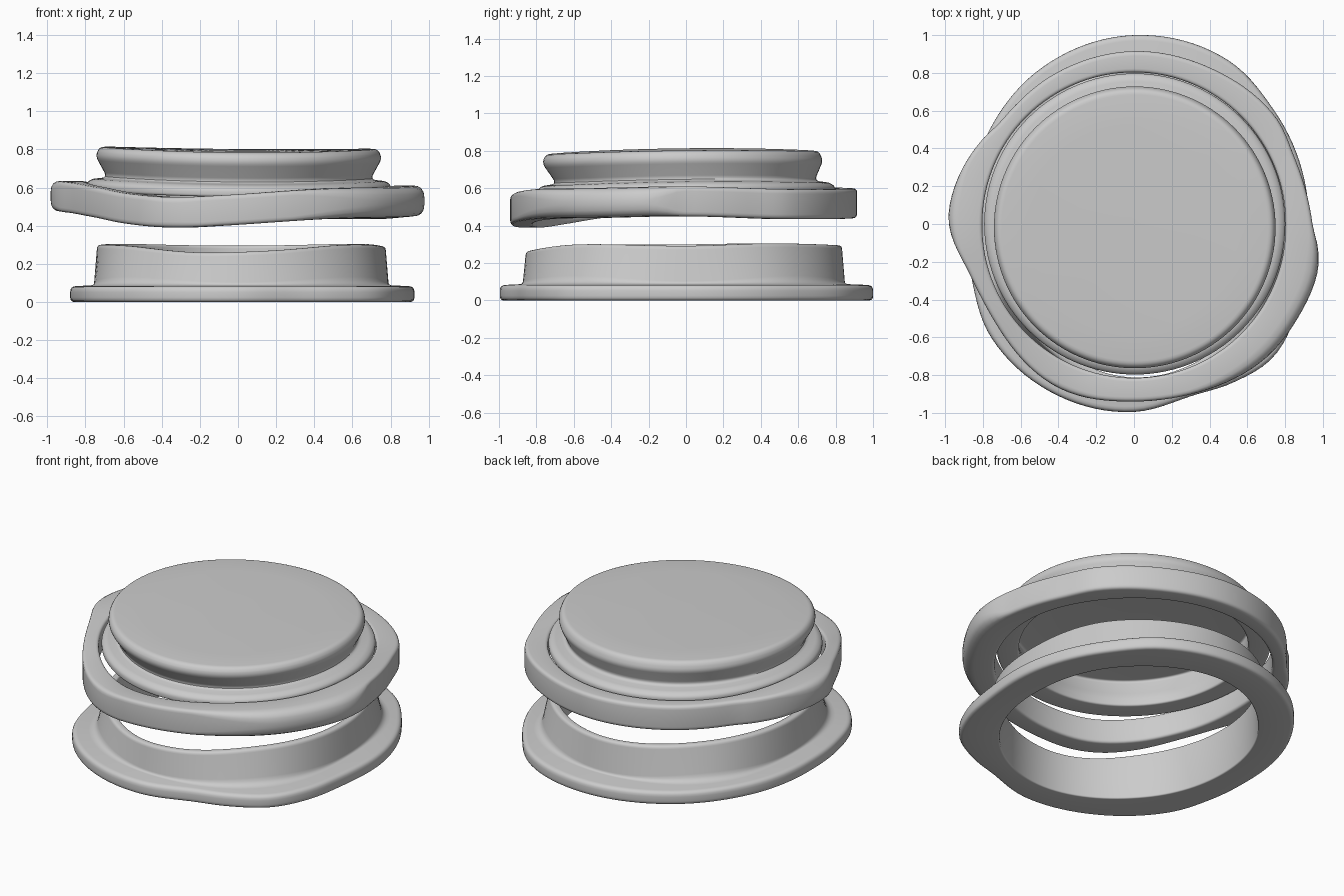
import bpy, bmesh, math

if "Cube" in bpy.data.objects:
    bpy.data.objects.remove(bpy.data.objects["Cube"])

SEG = 120


def keyed(table):
    """Smooth periodic curve through (degrees, value) keys."""
    pts = sorted(table)
    n = len(pts)

    def f(deg):
        deg = (deg - pts[0][0]) % 360 + pts[0][0]
        i = max(k for k in range(n) if pts[k][0] <= deg)
        a = [pts[(i + k) % n][0] + 360 * ((i + k) // n) for k in (-1, 0, 1, 2)]
        v = [pts[(i + k) % n][1] for k in (-1, 0, 1, 2)]
        h = a[2] - a[1]
        t = (deg - a[1]) / h
        m1 = (v[2] - v[0]) / (a[2] - a[0]) * h
        m2 = (v[3] - v[1]) / (a[3] - a[1]) * h
        return ((2*t**3 - 3*t*t + 1) * v[1] + (t**3 - 2*t*t + t) * m1
                + (3*t*t - 2*t**3) * v[2] + (t**3 - t*t) * m2)
    return f


def rounded(points, closed):
    """Round profile corners; each point is (r, z, radius)."""
    out, n = [], len(points)
    for i, (r, z, rad) in enumerate(points):
        if rad == 0:
            out.append((r, z))
            continue
        ends = []
        for q in (points[i - 1], points[(i + 1) % n]):
            dr, dz = q[0] - r, q[1] - z
            d = min(rad / max(math.hypot(dr, dz), 1e-6), 0.48)
            ends.append((r + dr * d, z + dz * d))
        (ar, az), (br, bz) = ends
        for k in range(5):
            t = k / 4
            out.append(((1-t)**2*ar + 2*t*(1-t)*r + t*t*br,
                        (1-t)**2*az + 2*t*(1-t)*z + t*t*bz))
    return out


def lathe(name, profile, closed=True, warp=None):
    """Sweep a profile that may vary with angle around z."""
    bm = bmesh.new()
    rows = []
    for s in range(SEG):
        deg = 360 * s / SEG
        a = math.radians(deg)
        row = []
        for r, z in rounded(profile(deg), closed):
            x, y = r * math.cos(a), r * math.sin(a)
            if warp:
                x, y, z = warp(x, y, z)
            row.append(bm.verts.new((x, y, z)))
        rows.append(row)
    n = len(rows[0])
    for s in range(SEG):
        p, q = rows[s], rows[(s + 1) % SEG]
        for k in range(n if closed else n - 1):
            j = (k + 1) % n
            bm.faces.new((p[k], q[k], q[j], p[j]))
    bmesh.ops.remove_doubles(bm, verts=bm.verts, dist=1e-5)
    bmesh.ops.recalc_face_normals(bm, faces=bm.faces)
    me = bpy.data.meshes.new(name)
    bm.to_mesh(me)
    bm.free()
    ob = bpy.data.objects.new(name, me)
    bpy.context.collection.objects.link(ob)
    bpy.ops.object.select_all(action='DESELECT')
    ob.select_set(True)
    bpy.context.view_layer.objects.active = ob
    bpy.ops.object.shade_smooth_by_angle(angle=math.radians(40))
    return ob


# Bottom collar: irregular flange with a thin upright wall
flange_r = keyed([(0, .925), (39, .955), (60, 1.0), (90, 1.0), (121, .96), (149, .91),
                  (180, .88), (200, .91), (218, .965), (247, .995), (270, .995),
                  (288, .96), (302, .99), (316, 1.02), (330, .985), (345, .935)])
wall_r = keyed([(0, .785), (45, .815), (90, .845), (135, .775), (180, .75),
                (225, .80), (270, .868), (315, .835)])
wall_top = keyed([(0, .292), (35, .305), (90, .295), (145, .305), (180, .30),
                  (220, .295), (255, .26), (280, .268), (315, .30)])


def collar(d):
    o, w, t = flange_r(d), wall_r(d), wall_top(d)
    flare = .03 * math.sin(math.radians(2 * d)) ** 2
    return [(w - .05, 0, .01), (o, 0, .025), (o, .082, .03),
            (w + .005 + flare, .088, .015 + flare), (w - .012, t, .02), (w - .056, t, .015)]


lathe("bottom_collar", collar)

# Middle wavy ring: lumpy outline with pressed pads
ring_r = keyed([(0, .945), (22, .92), (37, .94), (64, .92), (90, .915), (117, .90),
                (142, .89), (151, .92), (168, .97), (180, .98), (197, .91), (214, .90),
                (245, .955), (270, .94), (288, .95), (314, .995), (330, 1.0),
                (345, 1.005), (352, .985)])
ring_z = keyed([(0, .53), (37, .515), (90, .52), (135, .53), (180, .555), (210, .525),
                (230, .49), (248, .47), (265, .48), (300, .515), (330, .522)])


def wavy(d):
    o, z = ring_r(d), ring_z(d)
    i, h = .803 + .012 * max(0, -math.sin(math.radians(d))), .08
    bulge = max(0, min(1, (o - .95) / .05))
    e = .025 + .045 * bulge
    return [(i, z - h, .02), (o, z - h, e), (o, z + h, e), (i, z + h, .02)]


lathe("wavy_ring", wavy)


# Top cap: hollow lid with undercut side and a lower lip
def cap_warp(x, y, z):
    k = min(1, max(0, (z - .62) / .15))
    dz = .016 * (x * x - y * y) + .012 * y - .008 * x
    return x + .004, y - .02 * k, z + dz


def cap(d):
    return [(0, .800, 0), (.3, .800, 0), (.55, .800, 0), (.73, .800, .025),
            (.751, .75, .025), (.69, .64, .03), (.77, .63, .015), (.797, .61, .015),
            (.797, .57, .015), (.665, .57, .015), (.67, .64, .02), (.70, .762, .02),
            (.35, .762, 0), (0, .762, 0)]


lathe("top_cap", cap, closed=False, warp=cap_warp)
